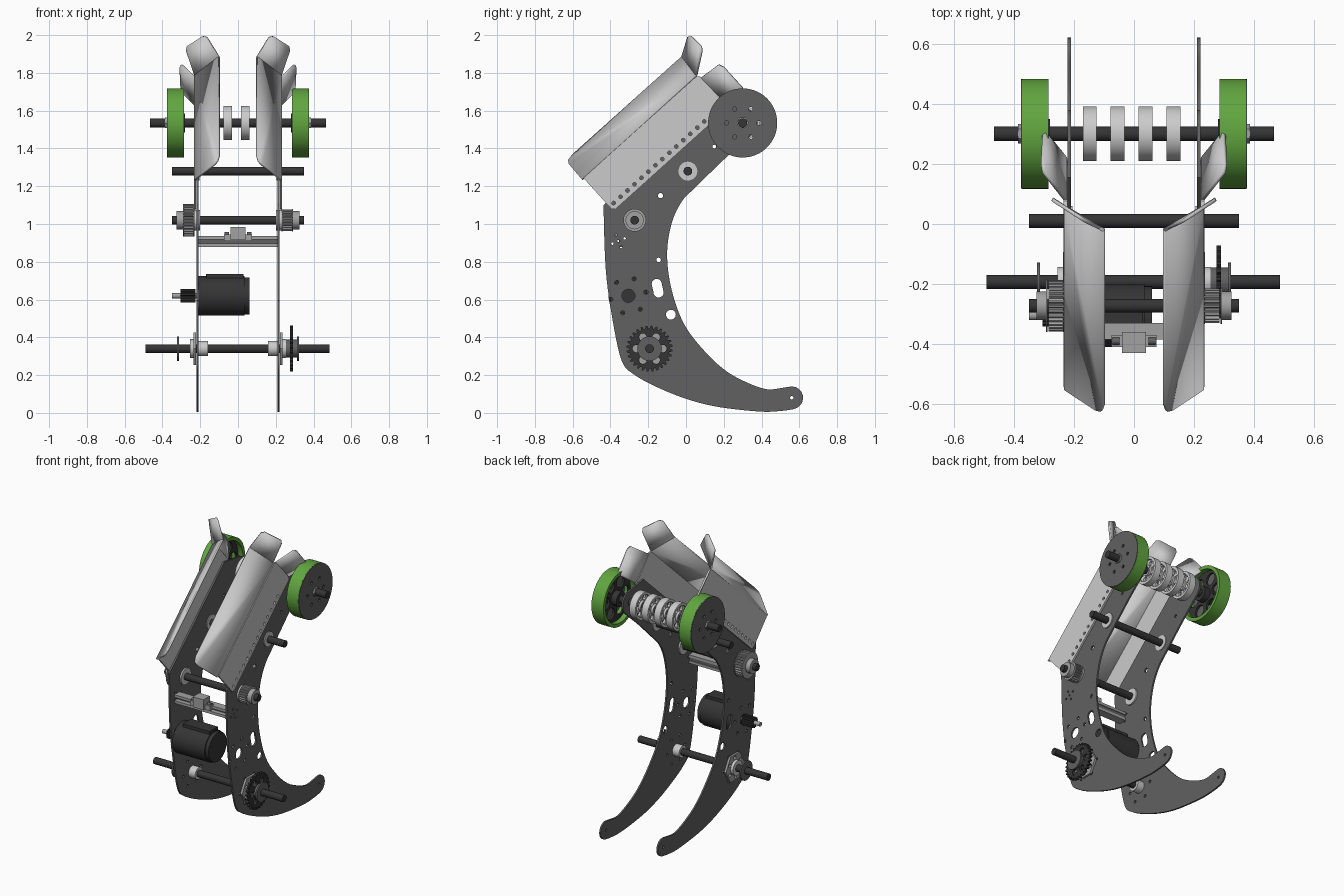
import bpy, bmesh
from math import sin, cos, pi, radians
from mathutils import Matrix, Vector

if "Cube" in bpy.data.objects:
    bpy.data.objects.remove(bpy.data.objects["Cube"])


def material(name, *rgb):
    m = bpy.data.materials.new(name)
    m.diffuse_color = (*rgb, 1)
    m.use_nodes = True
    m.node_tree.nodes["Principled BSDF"].inputs["Base Color"].default_value = m.diffuse_color
    return m


DARK = material("dark_grey", .12, .12, .12)
BLACK = material("black", .035, .035, .035)
GREEN = material("green", .12, .38, .05)
STEEL = material("steel", .36, .36, .36)
WHITE = material("pale", .62, .62, .62)


def circle(c, r, n=32, a0=0.0):
    return [(c[0] + r * cos(a0 + 2 * pi * i / n), c[1] + r * sin(a0 + 2 * pi * i / n)) for i in range(n)]


def ring_holes(c, ring, r, n, seg=12, a0=0.0):
    return [circle(p, r, seg) for p in circle(c, ring, n, a0)]


def arc(c, r, a, b, n=10):
    return [(c[0] + r * cos(radians(a + (b - a) * i / n)), c[1] + r * sin(radians(a + (b - a) * i / n)))
            for i in range(n + 1)]


def gear(c, r, depth, teeth):
    out = []
    for i in range(teeth):
        for f, d in ((0, depth), (.25, depth), (.45, 0), (.75, 0)):
            a = 2 * pi * (i + f) / teeth
            out.append((c[0] + (r - d) * cos(a), c[1] + (r - d) * sin(a)))
    return out


def smooth(pts, n=5):
    # Catmull-Rom curve through the points
    p = [Vector(q) for q in [pts[0]] + pts + [pts[-1]]]
    out = []
    for a, b, c, d in zip(p, p[1:], p[2:], p[3:]):
        for i in range(n):
            t = i / n
            out.append(tuple(.5 * (2 * b + (c - a) * t + (2 * a - 5 * b + 4 * c - d) * t * t
                                   + (3 * b - a - 3 * c + d) * t ** 3)))
    return out + [pts[-1]]


def plate(name, loops, x0, x1, mat=None):
    # extrude closed (y, z) loops along x; inner loops become holes
    cu = bpy.data.curves.new(name, 'CURVE')
    cu.dimensions = '2D'
    cu.fill_mode = 'BOTH'
    cu.extrude = abs(x1 - x0) / 2
    for loop in loops:
        s = cu.splines.new('POLY')
        s.points.add(len(loop) - 1)
        for p, q in zip(s.points, loop):
            p.co = (q[0], q[1], 0, 1)
        s.use_cyclic_u = True
    tmp = bpy.data.objects.new(name + "_tmp", cu)
    bpy.context.collection.objects.link(tmp)
    dg = bpy.context.evaluated_depsgraph_get()
    me = bpy.data.meshes.new_from_object(tmp.evaluated_get(dg))
    bpy.data.objects.remove(tmp)
    me.transform(Matrix(((0, 0, 1, (x0 + x1) / 2), (1, 0, 0, 0), (0, 1, 0, 0), (0, 0, 0, 1))))
    return finish(name, me, mat)


def finish(name, me, mat):
    bm = bmesh.new()
    bm.from_mesh(me)
    bmesh.ops.remove_doubles(bm, verts=bm.verts, dist=1e-5)
    bmesh.ops.recalc_face_normals(bm, faces=bm.faces)
    bm.to_mesh(me)
    bm.free()
    me.materials.clear()
    if mat:
        me.materials.append(mat)
    ob = bpy.data.objects.new(name, me)
    bpy.context.collection.objects.link(ob)
    return ob


def rod(name, c, r, x0, x1, mat=BLACK, n=32):
    return plate(name, [circle(c, r, n)], x0, x1, mat)


def box(name, y0, y1, z0, z1, x0, x1, mat=STEEL):
    return plate(name, [[(y0, z0), (y1, z0), (y1, z1), (y0, z1)]], x0, x1, mat)


# key shaft centres as (y, z)
WHEEL, STAND, PULLEY, MOTOR, PIVOT, TIP = (.30, 1.535), (.01, 1.28), (-.272, 1.02), (-.305, .62), (-.193, .34), (.56, .08)
E, U, N = Vector((-.385, 1.068)), Vector((.743, .669)), Vector((-.669, .743))  # deflector frame


def guard(a, p):
    return tuple(E + a * U + p * N)


# side plate outline
bottom = smooth([(.57, .02), (.50, .01), (.39, .007), (.18, .03), (.02, .068), (-.14, .13), (-.27, .20),
                 (-.34, .275), (-.39, .50), (-.425, .76), (-.437, 1.1)])
back = smooth([(.21, 1.35), (.045, 1.19), (-.025, 1.115), (-.077, 1.0), (-.10, .84), (-.077, .655), (-.01, .47),
               (.10, .325), (.215, .22), (.336, .155), (.43, .125), (.50, .131)])
outline = arc(TIP, .06, 105, -75) + bottom + [guard(.02, .06), guard(.78, .06)] + arc(WHEEL, .08, 70, -48) + back
slot = arc((-.145, .638), .027, 180, 360) + arc((-.155, .682), .027, 0, 180)
holes = [circle((-.135, 1.15), .014, 12), circle((-.145, .81), .012, 12), circle((-.08, .52), .026, 20), slot,
         circle(TIP, .009, 12), circle((.15, 1.41), .01, 12), circle(MOTOR, .035, 24), circle((-.357, .91), .007, 8)]
holes += ring_holes(MOTOR, .095, .011, 6, a0=.2) + ring_holes((-.357, .91), .035, .007, 4, 8, .4)
holes += ring_holes(PIVOT, .095, .01, 6)

for s, side in ((-1, "left"), (1, "right")):
    plate(side + "_side_plate", [outline] + holes, s * .21, s * .221, DARK)

    # deflector: flat flange with hole row, inward bent strip, two flared tabs
    flange = [guard(0, .015), guard(.015, 0), guard(.81, 0), guard(.82, .01), guard(.82, .22), guard(.805, .236),
              guard(0, .236)]
    plate(side + "_deflector_flange", [flange] + [circle(guard(.03 + .0497 * i, .031), .010, 12) for i in range(14)],
          s * .222, s * .234)
    sheets = [[(.228, -.55, 1.235), (.125, -.618, 1.315), (.108, -.622, 1.335), (.10, -.60, 1.365),
               (.10, -.02, 1.885), (.228, .055, 1.785)],
              [(.10, -.02, 1.885), (.228, .055, 1.785), (.272, .083, 1.915), (.27, .08, 1.94),
               (.185, .025, 1.994), (.165, .012, 1.99)],
              [(.228, .08, 1.775), (.228, .22, 1.63), (.293, .30, 1.695), (.30, .30, 1.72),
               (.305, .20, 1.83), (.30, .172, 1.843)]]
    for label, pts in zip(("strip", "upper_tab", "rear_tab"), sheets):
        me = bpy.data.meshes.new(label)
        me.from_pydata([(s * x, y, z) for x, y, z in pts], [], [tuple(range(len(pts)))])
        ob = finish(side + "_deflector_" + label, me, None)
        mod = ob.modifiers.new("thickness", 'SOLIDIFY')
        mod.thickness = .012
        mod.offset = 0

    # drive wheel: green tyre, outer face with holes, spoked inner web, hub
    plate(side + "_tyre", [circle(WHEEL, .183, 64), circle(WHEEL, .16, 64)], s * .285, s * .372, GREEN)
    plate(side + "_wheel_face", [circle(WHEEL, .182, 64)] + ring_holes(WHEEL, .085, .011, 6), s * .366, s * .376, DARK)
    plate(side + "_wheel_web", [circle(WHEEL, .16, 48)] + ring_holes(WHEEL, .105, .04, 6, 16), s * .32, s * .335, BLACK)
    rod(side + "_wheel_hub", WHEEL, .05, s * .28, s * .366)
    plate(side + "_wheel_nut", [circle(WHEEL, .032, 6)], s * .376, s * .386, STEEL)

    # bearings and flanges
    rod(side + "_standoff_bearing", STAND, .05, s * .205, s * .228, WHITE)
    rod(side + "_pivot_bearing", PIVOT, .04, s * .16, s * .21, WHITE)
    plate(side + "_pivot_flange", [circle(PIVOT, .10, 6), circle(PIVOT, .02)] + ring_holes(PIVOT, .065, .012, 6, a0=.5),
          s * .222, s * .236, STEEL)
    rod(side + "_pivot_collar", PIVOT, .05, s * .236, s * .255, WHITE)
    rod(side + "_pivot_clip", PIVOT, .065, s * .312, s * .322, DARK)

    # timing pulleys on the middle shaft
    r = .085 if s < 0 else .058
    plate(side + "_timing_pulley", [gear(PULLEY, r, .009, 30 if s < 0 else 22), circle(PULLEY, .02)],
          s * .236, s * .285, STEEL)
    for x in (.231, .287):
        rod(side + "_pulley_rim", PULLEY, r + .002, s * x, s * (x + .005), STEEL)
    rod(side + "_pulley_hub", PULLEY, .048, s * .292, s * .325, STEEL)
    rod(side + "_pulley_bearing", PULLEY, .055, s * .20, s * .23, WHITE)

# shafts
rod("wheel_shaft", WHEEL, .024, -.465, .465)
rod("standoff_shaft", STAND, .023, -.35, .35)
rod("pulley_shaft", PULLEY, .023, -.35, .35)
rod("pivot_shaft", PIVOT, .023, -.49, .485)

# chain sprocket on the right end of the pivot shaft
plate("sprocket", [gear(PIVOT, .122, .016, 28), circle(PIVOT, .02)] + ring_holes(PIVOT, .07, .02, 6, 16), .274, .29, BLACK)
rod("sprocket_hub", PIVOT, .048, .255, .312, DARK)

# pale rollers between the wheels
for x in (-.147, -.055, .038, .131):
    plate("roller_rim", [circle(WHEEL, .091, 48), circle(WHEEL, .074, 48)], x - .023, x + .023, WHITE)
    plate("roller_web", [circle(WHEEL, .075, 32), circle(WHEEL, .02)] + ring_holes(WHEEL, .053, .016, 6),
          x - .008, x + .008, WHITE)
    rod("roller_hub", WHEEL, .035, x - .023, x + .023, WHITE)

# motor with small drive pulley on the left
rod("motor_body", MOTOR, .105, -.208, .035, BLACK, 48)
rod("motor_end_cap", MOTOR, .098, .035, .06, BLACK, 48)
box("motor_terminal", -.35, -.26, .71, .735, -.17, .03, BLACK)
rod("motor_shaft", MOTOR, .014, -.35, -.2, STEEL)
plate("motor_pulley", [gear(MOTOR, .036, .007, 14)], -.305, -.225, BLACK)

# slotted cross rail with sensor bracket
box("cross_rail_web", -.355, -.335, .88, .935, -.21, .21, DARK)
for z in (.878, .918):
    box("cross_rail_lip", -.385, -.33, z, z + .018, -.21, .21)
box("bracket_base", -.41, -.37, .91, .945, -.075, .075)
box("bracket_block", -.43, -.36, .915, .985, -.04, .04)
for x in (-.06, .06):
    rod("bracket_screw", (-.39, .945), .012, x - .012, x + .012, DARK, 16)

# smooth round surfaces, keep edges sharp
bpy.ops.object.select_all(action='SELECT')
bpy.context.view_layer.objects.active = bpy.context.selected_objects[0]
bpy.ops.object.shade_smooth_by_angle(angle=radians(30))
